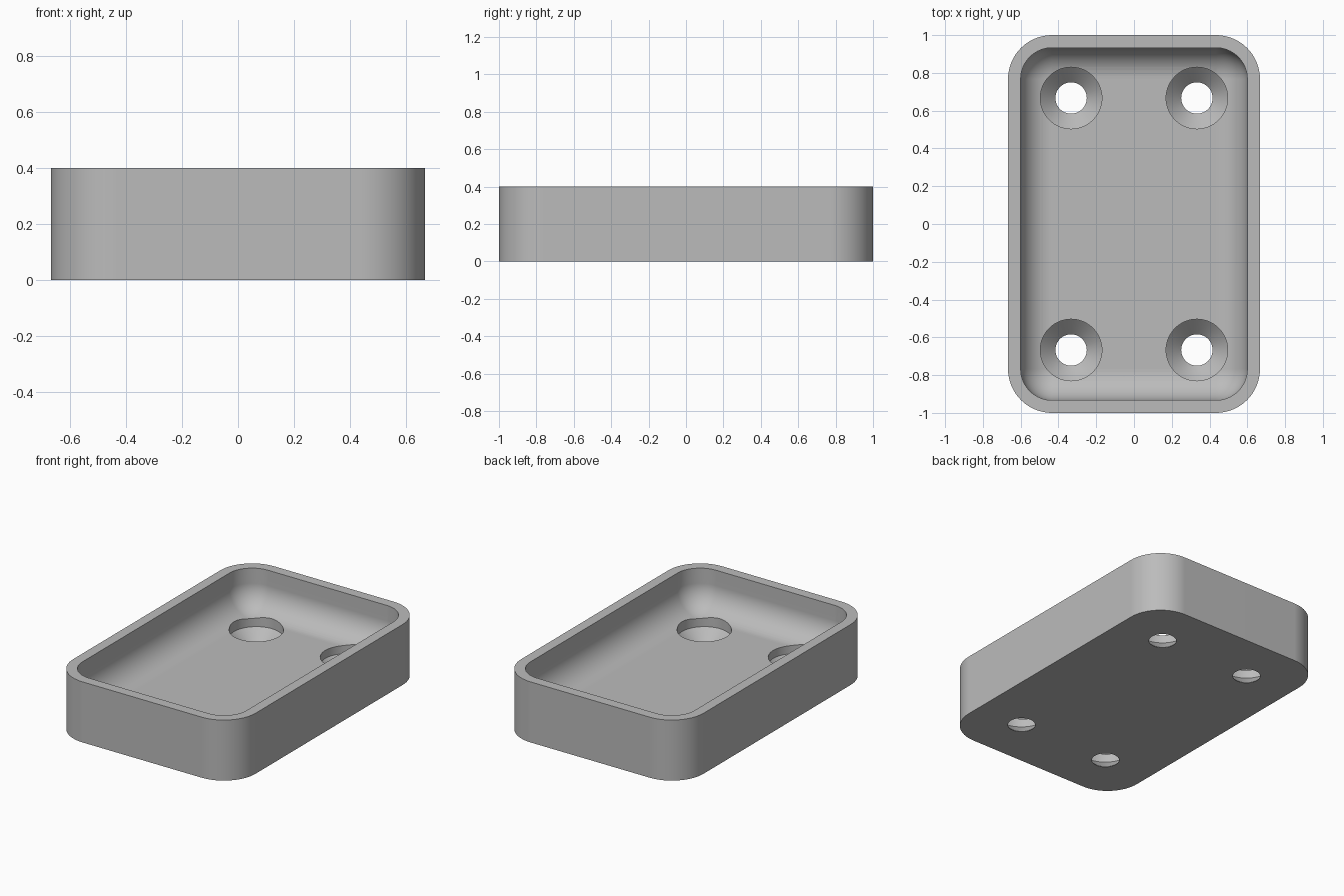
import bpy
import bmesh
from math import cos, sin, pi

if "Cube" in bpy.data.objects:
    bpy.data.objects.remove(bpy.data.objects["Cube"])

HALF_X, HALF_Y, HEIGHT = 0.667, 1.0, 0.4
CORNER, WALL, FLOOR = 0.233, 0.067, 0.133
FILLET = CORNER - WALL
HOLE_X, HOLE_Y, HOLE_R, SINK_R = 0.333, 0.667, 0.083, 0.163
SINK_TOP = SINK_R - HOLE_R
STEPS = 16

grey = bpy.data.materials.new("grey")
grey.use_nodes = True
grey.diffuse_color = (0.5, 0.5, 0.5, 1)
grey.node_tree.nodes["Principled BSDF"].inputs["Base Color"].default_value = (0.5, 0.5, 0.5, 1)


def rounded_ring(bm, radius, z):
    """Rounded rectangle whose corner arcs share the same centres."""
    cx, cy = HALF_X - CORNER, HALF_Y - CORNER
    ring = []
    for quarter, (sx, sy) in enumerate([(1, 1), (-1, 1), (-1, -1), (1, -1)]):
        for i in range(STEPS + 1):
            a = (quarter + i / STEPS) * pi / 2
            ring.append(bm.verts.new((sx * cx + radius * cos(a), sy * cy + radius * sin(a), z)))
    return ring


def circle_ring(bm, x, y, radius, z, sides=64):
    return [bm.verts.new((x + radius * cos(2 * pi * i / sides), y + radius * sin(2 * pi * i / sides), z))
            for i in range(sides)]


def skin(bm, rings):
    """Bridge successive rings and cap both ends."""
    for a, b in zip(rings, rings[1:]):
        for i in range(len(a)):
            j = (i + 1) % len(a)
            bm.faces.new((a[i], a[j], b[j], b[i]))
    bm.faces.new(rings[0][::-1])
    bm.faces.new(rings[-1])


def finish(bm, name):
    bmesh.ops.remove_doubles(bm, verts=bm.verts, dist=1e-5)
    bmesh.ops.recalc_face_normals(bm, faces=bm.faces)
    mesh = bpy.data.meshes.new(name)
    bm.to_mesh(mesh)
    bm.free()
    mesh.materials.append(grey)
    obj = bpy.data.objects.new(name, mesh)
    bpy.context.collection.objects.link(obj)
    return obj


# Tray: outer wall, rim, inner wall, then a rounded fillet down to the floor
bm = bmesh.new()
profile = [(CORNER, 0), (CORNER, HEIGHT), (FILLET, HEIGHT)]
for i in range(STEPS + 1):
    a = i / STEPS * pi / 2
    profile.append((FILLET * cos(a), FLOOR + FILLET * (1 - sin(a))))
skin(bm, [rounded_ring(bm, r, z) for r, z in profile])
tray = finish(bm, "tray")

# Countersunk screw holes
bm = bmesh.new()
for x in (-HOLE_X, HOLE_X):
    for y in (-HOLE_Y, HOLE_Y):
        skin(bm, [circle_ring(bm, x, y, r, z) for r, z in
                  [(HOLE_R, -0.1), (HOLE_R, 0.002), (SINK_R, SINK_TOP), (SINK_R, HEIGHT + 0.1)]])
cutter = finish(bm, "hole_cutter")
cutter.hide_render = True

bpy.ops.object.select_all(action='DESELECT')
bpy.context.view_layer.objects.active = tray
tray.select_set(True)
cut = tray.modifiers.new("holes", 'BOOLEAN')
cut.operation = 'DIFFERENCE'
cut.solver = 'EXACT'
cut.object = cutter
bpy.ops.object.modifier_apply(modifier=cut.name)
bpy.data.objects.remove(cutter)

# Smooth curved walls, crisp rim and hole edges
bpy.ops.object.shade_smooth_by_angle(angle=pi / 6)
weighted = tray.modifiers.new("weighted_normals", 'WEIGHTED_NORMAL')
weighted.keep_sharp = True
